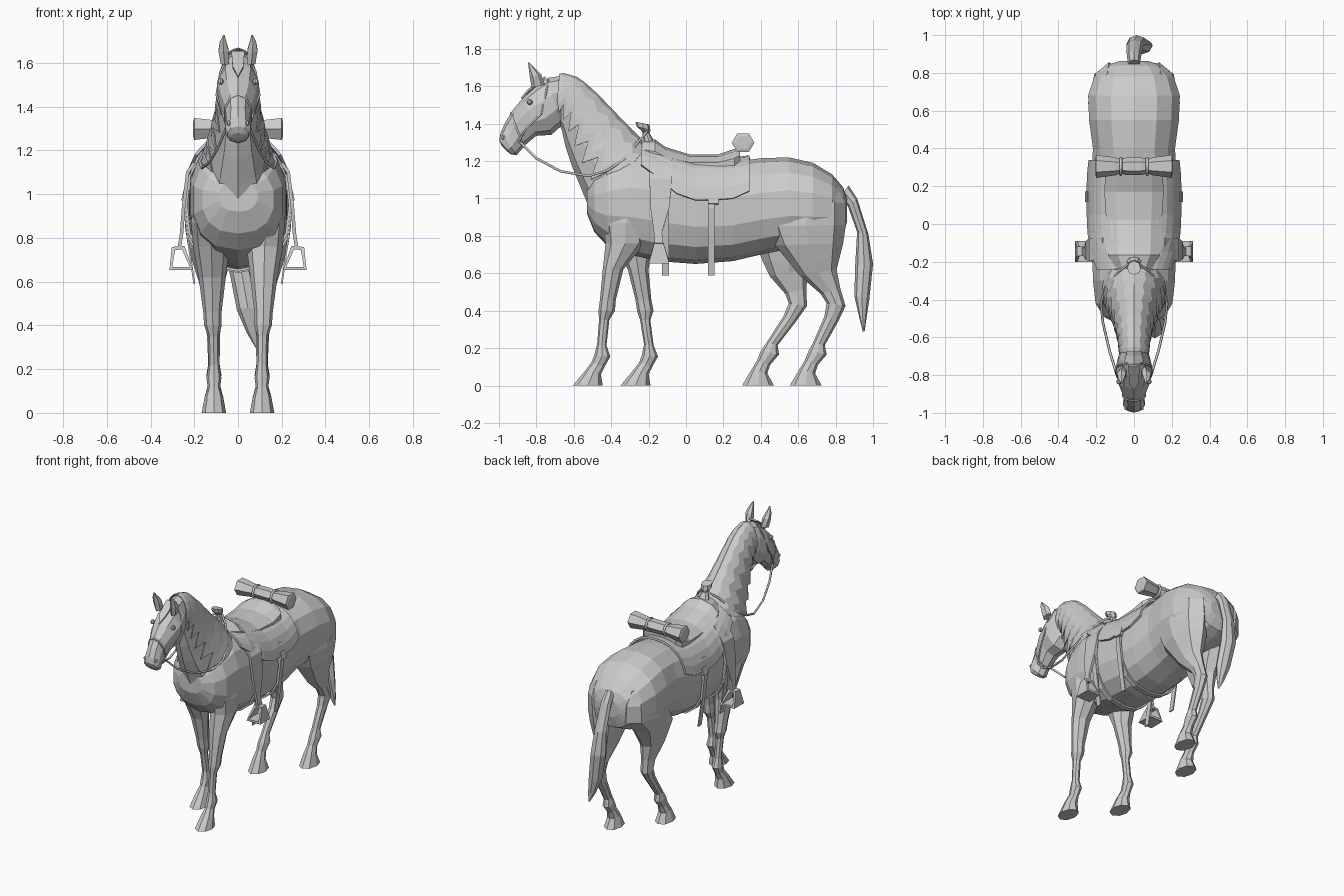
import bpy, bmesh
from math import sin, cos, radians, pi
from mathutils import Vector


def make(name, verts, faces, thick=0):
    me = bpy.data.meshes.new(name)
    bm = bmesh.new()
    vs = [bm.verts.new(v) for v in verts]
    for f in faces:
        bm.faces.new([vs[i] for i in f])
    bmesh.ops.recalc_face_normals(bm, faces=bm.faces)
    bm.to_mesh(me)
    bm.free()
    ob = bpy.data.objects.new(name, me)
    bpy.context.collection.objects.link(ob)
    if thick:
        m = ob.modifiers.new("thickness", 'SOLIDIFY')
        m.thickness, m.offset = thick, 0
    return ob


# A section is (yA, zA, yB, zB, half_width, x): a ring spanning side-view points A and B
def surf(secs, t, th, off=0.0, p=1.0):
    i = max(0, min(int(t), len(secs) - 2))
    f = t - i
    ya, za, yb, zb, w, x = [a + (b - a) * f for a, b in zip(secs[i], secs[i + 1])]
    c, s = [abs(v) ** p * (1 if v > 0 else -1) for v in (cos(th), sin(th))]
    mid, half = Vector((x, (ya + yb) / 2, (za + zb) / 2)), Vector((0, (ya - yb) / 2, (za - zb) / 2))
    return mid + half * c + half.normalized() * off * c + Vector(((w + off) * s, 0, 0))


def grid_faces(rows, cols, wrap):
    return [(i * cols + j, i * cols + (j + 1) % cols, (i + 1) * cols + (j + 1) % cols, (i + 1) * cols + j)
            for i in range(rows - 1) for j in range(cols if wrap else cols - 1)]


def loft(name, secs, n=8, p=1.0):
    m = len(secs)
    verts = [surf(secs, i, 2 * pi * j / n, 0, p) for i in range(m) for j in range(n)]
    caps = [tuple(range(n)), tuple(range((m - 1) * n, m * n))]
    return make(name, verts, grid_faces(m, n, True) + caps)


# Ribbon along points (x, y, z, half width in y)
def ribbon(name, pts, thick=0.012, closed=False):
    verts = [(x, y + k * w, z) for x, y, z, w in pts for k in (-1, 1)]
    n = len(pts)
    faces = [(2 * i, 2 * i + 1, (2 * i + 3) % (2 * n), (2 * i + 2) % (2 * n)) for i in range(n if closed else n - 1)]
    return make(name, verts, faces, thick)


def cord(name, pts, r, closed=False):
    cu = bpy.data.curves.new(name, 'CURVE')
    cu.dimensions, cu.bevel_depth, cu.bevel_resolution = '3D', r, 1
    sp = cu.splines.new('POLY')
    sp.points.add(len(pts) - 1)
    for q, v in zip(sp.points, pts):
        q.co = (*v, 1)
    sp.use_cyclic_u = closed
    ob = bpy.data.objects.new(name, cu)
    bpy.context.collection.objects.link(ob)


# Torso, from chest to rump: y, bottom, top, half width
P = 0.85
torso = [(y, t, y, b, w, 0) for y, b, t, w in [
    (-.53, .92, 1.06, .09), (-.49, .82, 1.13, .165), (-.42, .745, 1.2, .208), (-.3, .70, 1.26, .222),
    (-.15, .665, 1.25, .226), (.05, .65, 1.2, .23), (.25, .665, 1.195, .23), (.4, .70, 1.215, .222),
    (.55, .73, 1.22, .243), (.68, .74, 1.19, .248), (.78, .77, 1.13, .215), (.84, .80, 1.06, .15),
    (.862, .88, 1.0, .08)]]
body = loft("horse_body", torso, 14, P)


def at_y(y, th, off):
    i = max(k for k in range(len(torso) - 1) if torso[k][0] <= y)
    return surf(torso, i + (y - torso[i][0]) / (torso[i + 1][0] - torso[i][0]), th, off, P)


# Neck and head
neck = [(-.15, 1.2, -.46, .84, .185, 0), (-.22, 1.28, -.51, .93, .17, 0), (-.28, 1.345, -.555, 1.04, .14, 0),
        (-.38, 1.445, -.605, 1.16, .108, 0), (-.48, 1.55, -.645, 1.28, .088, 0),
        (-.575, 1.635, -.665, 1.37, .075, 0), (-.66, 1.66, -.69, 1.42, .07, 0), (-.72, 1.645, -.71, 1.44, .06, 0)]
head = [(-.655, 1.655, -.645, 1.45, .06, 0), (-.74, 1.645, -.67, 1.385, .085, 0), (-.81, 1.60, -.72, 1.34, .1, 0),
        (-.87, 1.54, -.80, 1.335, .087, 0), (-.925, 1.475, -.86, 1.285, .063, 0),
        (-.965, 1.41, -.885, 1.255, .055, 0), (-.992, 1.35, -.905, 1.232, .06, 0),
        (-.998, 1.31, -.935, 1.235, .05, 0), (-.985, 1.28, -.955, 1.25, .03, 0)]
parts = [loft("neck", neck, 10), loft("head", head, 10)]

# Legs, hoof to shoulder or hip
fore = [(-.605, 0, -.445, 0, .056, .11), (-.535, .085, -.455, .06, .042, .11), (-.505, .125, -.435, .1, .028, .11),
        (-.49, .165, -.405, .155, .034, .11), (-.475, .22, -.425, .215, .025, .11),
        (-.465, .35, -.41, .35, .025, .112), (-.468, .4, -.38, .4, .04, .115), (-.46, .46, -.375, .46, .042, .117),
        (-.445, .62, -.335, .62, .062, .118), (-.43, .76, -.22, .76, .083, .122),
        (-.445, .87, -.2, .87, .088, .127), (-.43, 1.02, -.2, 1.02, .07, .13)]
hind = [(.555, 0, .725, 0, .056, .11), (.605, .085, .69, .065, .042, .11), (.635, .135, .705, .11, .029, .11),
        (.655, .185, .752, .165, .034, .11), (.68, .23, .742, .215, .026, .11), (.74, .37, .815, .345, .03, .112),
        (.752, .44, .853, .425, .038, .114), (.72, .49, .825, .52, .038, .116), (.61, .585, .805, .62, .06, .12),
        (.55, .66, .82, .68, .08, .122), (.475, .75, .84, .76, .102, .126), (.43, .85, .855, .86, .113, .13),
        (.44, .97, .855, .98, .1, .135), (.52, 1.07, .8, 1.07, .06, .14)]


def leg(name, secs, side, swing, top):
    def sh(z):
        return swing * max(0, min(1, (top - z) / (top - .2))) ** .5
    return loft(name, [(a + sh(b), b, c + sh(d), d, w, side * x) for a, b, c, d, w, x in secs], 8)


parts += [leg("front_leg_a", fore, 1, 0, .78), leg("front_leg_b", fore, -1, .255, .78),
          leg("hind_leg_a", hind, 1, 0, .85), leg("hind_leg_b", hind, -1, -.255, .85)]

# Fuse the overlapping flesh into one skin
bpy.context.view_layer.objects.active = body
for o in parts:
    m = body.modifiers.new("join", 'BOOLEAN')
    m.operation, m.solver, m.object = 'UNION', 'EXACT', o
    bpy.ops.object.modifier_apply(modifier=m.name)
    bpy.data.objects.remove(o)

# Tail
loft("tail", [(.87, 1.07, .82, 1.0, .03, 0), (.915, 1.0, .865, .96, .038, 0), (.975, .81, .915, .82, .045, .005),
              (1.0, .65, .905, .65, .055, .015), (.98, .46, .9, .48, .05, .045), (.965, .36, .925, .37, .03, .07),
              (.955, .29, .945, .29, .005, .09)], 8)

# Ears, eyes, nostrils and mane on both sides
for s in (1, -1):
    loft("ear", [(-.825, 1.59, -.755, 1.61, .022, s * .06), (-.835, 1.65, -.775, 1.665, .027, s * .066),
                 (-.84, 1.69, -.81, 1.70, .017, s * .068), (-.845, 1.728, -.838, 1.728, .003, s * .064)], 6)
    for nm, r, loc in (("eye", .015, (s * .08, -.835, 1.515)), ("nostril", .012, (s * .04, -.975, 1.325))):
        bpy.ops.mesh.primitive_uv_sphere_add(segments=8, ring_count=5, radius=r, location=loc)
        bpy.context.object.name = nm
    rows = [[surf(neck, .9 + 5.4 * j / 14, s * radians((128 if j % 2 else 98) * k / 5), .01) for k in range(6)]
            for j in range(15)]
    make("mane", [v for r in rows for v in r], grid_faces(15, 6, False), .005)
make("forelock", [(-.03, -.75, 1.65), (.03, -.75, 1.65), (.025, -.84, 1.582), (0, -.88, 1.535), (-.025, -.84, 1.582)],
     [(0, 1, 2, 3, 4)], .01)

# Saddle: blanket, seat, horn
ys = [-.24, -.15, -.05, .05, .15, .25, .34]
rows = [[at_y(y, radians(lim * k / 6), .017) for k in range(-6, 7)]
        for y, lim in zip(ys, (50, 64, 77, 80, 80, 79, 74))]
make("saddle_skirt", [v for r in rows for v in r], grid_faces(len(ys), 13, False), .014)
loft("saddle_seat", [(-.235, 1.31, -.235, 1.17, .1, 0), (-.165, 1.315, -.165, 1.13, .145, 0),
                     (-.11, 1.275, -.11, 1.12, .15, 0), (.02, 1.235, .02, 1.11, .155, 0),
                     (.17, 1.235, .17, 1.11, .165, 0), (.26, 1.265, .26, 1.12, .16, 0),
                     (.29, 1.27, .29, 1.16, .13, 0)], 10)
loft("saddle_horn", [(-.22, 1.27, -.15, 1.27, .05, 0), (-.235, 1.36, -.195, 1.35, .02, 0),
                     (-.265, 1.385, -.19, 1.365, .036, 0), (-.27, 1.41, -.195, 1.395, .036, 0)], 8)

# Bedroll tied behind the seat
prof = [(-.205, .04), (-.2, .058), (-.1, .045), (-.07, .036), (-.04, .044),
        (.04, .044), (.07, .036), (.1, .045), (.2, .058), (.205, .04)]
verts = [(x, .305 + r * 1.05 * cos(j * pi / 3), 1.298 + r * sin(j * pi / 3)) for x, r in prof for j in range(6)]
make("bedroll", verts, grid_faces(len(prof), 6, True) + [tuple(range(6)), tuple(range(54, 60))])
for x in (-.07, .07):
    ring = [(x, .305 + .043 * cos(a * pi / 4), 1.298 + .043 * sin(a * pi / 4)) for a in range(8)]
    cord("bedroll_tie", ring, .008, True)

# Girths, hanging straps, fenders and stirrups
for y in (-.11, .135):
    ribbon("girth", [(*at_y(y, 2 * pi * k / 16, .01), .018) for k in range(16)], .012, True)
    for s in (1, -1):
        ribbon("hanging_strap", [(s * .225, y, 1.08, .018), (s * .247, y, .95, .018), (s * .23, y, .8, .018),
                                 (s * .2, y, .59, .018)], .008)
for s in (1, -1):
    ribbon("buckle", [(s * .238, .145, 1.02, .028), (s * .25, .145, .97, .028)], .02)
    ribbon("fender", [(s * .16, -.135, 1.2, .06), (s * .23, -.135, 1.1, .06), (s * .248, -.14, .95, .05),
                      (s * .258, -.15, .82, .022), (s * .268, -.145, .755, .022)], .016)
    ribbon("stirrup", [(s * x, -.145, z, w) for x, z, w in
                       ((.25, .755, .025), (.295, .752, .025), (.307, .66, .055), (.213, .66, .055))], .02, True)
    # Reins and bridle cheek straps
    cord("rein", [(s * x, y, z) for x, y, z in
                  ((.055, -.885, 1.3), (.09, -.8, 1.215), (.13, -.67, 1.145), (.165, -.52, 1.12), (.175, -.42, 1.15),
                   (.15, -.33, 1.21), (.08, -.25, 1.31), (.025, -.21, 1.355))], .007)
    cord("cheek_strap", [surf(head, t, s * radians(a), .001)
                         for t, a in ((1, 25), (1.4, 60), (2.2, 95), (3.5, 110), (4.8, 120))], .005)
cord("noseband", [surf(head, 4.3, 2 * pi * k / 10, .001) for k in range(10)], .005, True)
